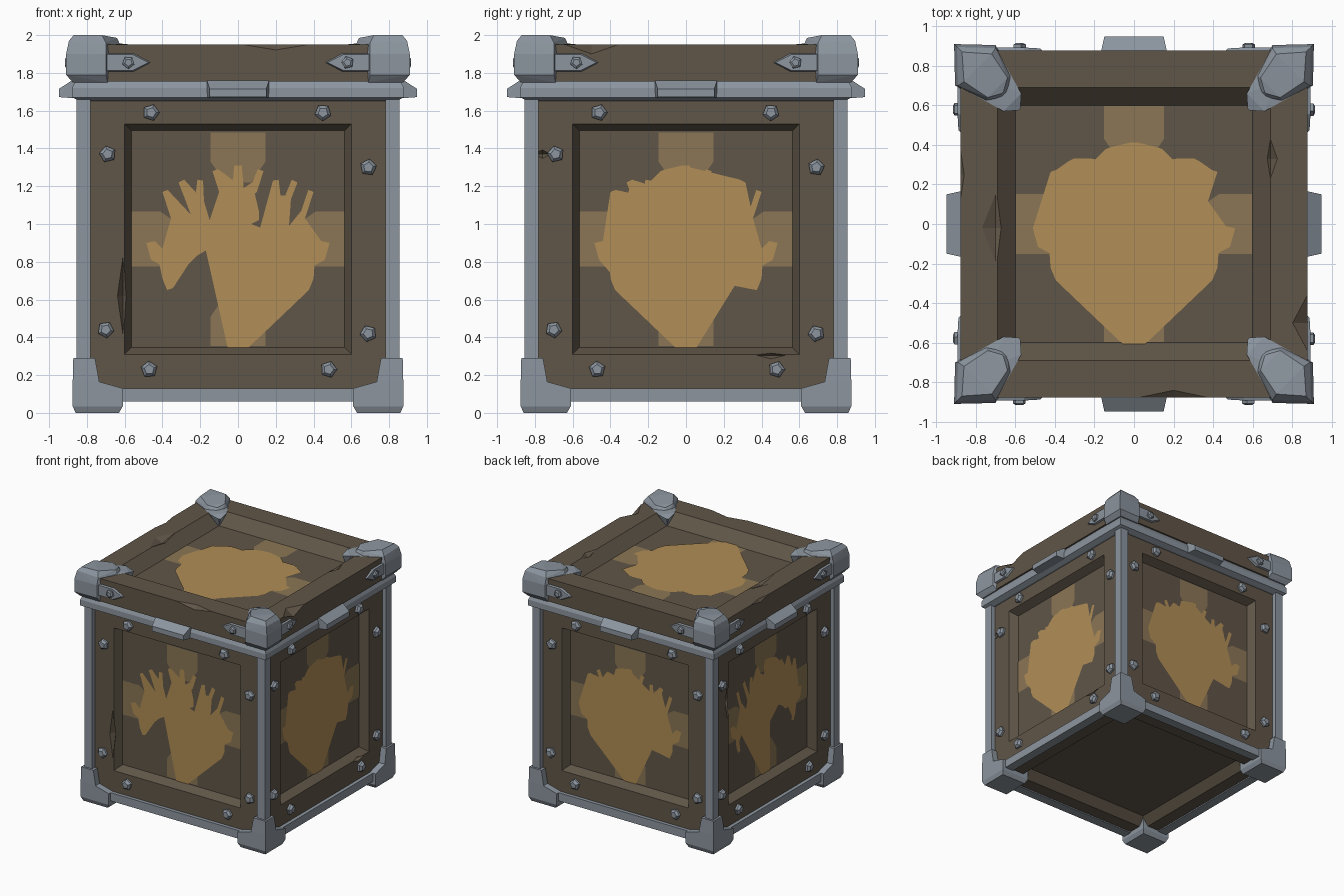
import bpy, bmesh, math
from mathutils import Matrix, Vector

if "Cube" in bpy.data.objects:
    bpy.data.objects.remove(bpy.data.objects["Cube"])


def material(name, rgb):
    m = bpy.data.materials.new(name)
    m.diffuse_color = (*rgb, 1)
    m.use_nodes = True
    m.node_tree.nodes["Principled BSDF"].inputs["Base Color"].default_value = m.diffuse_color
    return m


WOOD = material("dark wood", (0.118, 0.093, 0.065))
METAL = material("grey metal", (0.262, 0.300, 0.345))
GOLD = material("gold paint", (0.440, 0.270, 0.092))
FADED = material("faded paint", (0.256, 0.180, 0.090))


def turn(k):
    return Matrix.Rotation(k * math.pi / 2, 4, 'Z')


def side(k):
    # local x = right, y = up, z = out of side k (0 front, 1 right, 2 back, 3 left)
    return turn(k) @ Matrix.Rotation(math.pi / 2, 4, 'X')


TOP = Matrix.Identity(4)
BOTTOM = Matrix.Rotation(math.pi, 4, 'X')


def finish(bm, name, mat, tidy=True):
    if tidy:
        bmesh.ops.dissolve_limit(bm, angle_limit=0.01, verts=bm.verts[:], edges=bm.edges[:])
        bmesh.ops.recalc_face_normals(bm, faces=bm.faces[:])
    me = bpy.data.meshes.new(name)
    bm.to_mesh(me)
    bm.free()
    me.materials.append(mat)
    ob = bpy.data.objects.new(name, me)
    bpy.context.collection.objects.link(ob)
    return ob


def hull(bm, pts, mtx):
    tmp = bmesh.new()
    for p in pts:
        tmp.verts.new(mtx @ Vector(p))
    res = bmesh.ops.convex_hull(tmp, input=tmp.verts[:])
    loose = [v for v in tmp.verts if not v.link_faces]
    bmesh.ops.delete(tmp, geom=loose, context='VERTS')
    me = bpy.data.meshes.new("tmp")
    tmp.to_mesh(me)
    tmp.free()
    bm.from_mesh(me)
    bpy.data.meshes.remove(me)


def box_pts(x0, x1, y0, y1, z0, z1):
    return [(x, y, z) for x in (x0, x1) for y in (y0, y1) for z in (z0, z1)]


def square(h, z):
    return [(a * h, b * h, z) for a in (-1, 1) for b in (-1, 1)]


def wooden_block(half, z0, z1):
    bm = bmesh.new()
    bmesh.ops.create_cube(bm, size=1)
    for v in bm.verts:
        v.co = (v.co.x * 2 * half, v.co.y * 2 * half, z0 if v.co.z < 0 else z1)
    bm.normal_update()
    return bm


def recess(bm, mtx, cy, level, outer, inner, depth):
    # sunken panel with sloped rim on the face looking along mtx's z axis
    n = mtx.to_3x3() @ Vector((0, 0, 1))
    bm.normal_update()
    f = max(bm.faces, key=lambda q: q.normal.dot(n) * 10 + q.calc_area() * 0.1)
    inv = mtx.inverted()
    mid = inv @ f.calc_center_median()
    for half, z in ((outer, level), (inner, level - depth)):
        bmesh.ops.inset_individual(bm, faces=[f], thickness=0.02)
        for v in f.verts:
            p = inv @ v.co
            v.co = mtx @ Vector((math.copysign(half[0], p.x - mid.x),
                                 cy + math.copysign(half[1], p.y - mid.y), z))


def chip(ob, chips):
    # knock worn notches out of the wood edges
    for loc, r in chips:
        bm = bmesh.new()
        pts = [Vector(a) * s for a in ((r[0], 0, 0), (0, r[1], 0), (0, 0, r[2])) for s in (1, -1)]
        hull(bm, pts, Matrix.Translation(loc))
        cutter = finish(bm, "chip_cutter", WOOD)
        cutter.hide_render = True
        mod = ob.modifiers.new("chip", 'BOOLEAN')
        mod.object, mod.operation, mod.solver = cutter, 'DIFFERENCE', 'EXACT'
        bpy.context.view_layer.objects.active = ob
        bpy.ops.object.modifier_apply(modifier=mod.name)
        bpy.data.objects.remove(cutter)


# wooden body with a recessed panel on each side and below
bm = wooden_block(0.82, 0.07, 1.67)
for k in range(4):
    recess(bm, side(k), 0.92, 0.82, (0.6, 0.61), (0.565, 0.575), 0.07)
recess(bm, BOTTOM, 0, -0.07, (0.66, 0.66), (0.6, 0.6), 0.07)
body = finish(bm, "crate_body", WOOD, False)
chip(body, [((-0.61, -0.83, 0.62), (0.035, 0.05, 0.25)),
            ((0.83, -0.76, 1.37), (0.04, 0.06, 0.03)),
            ((0.83, 0.45, 0.305), (0.04, 0.1, 0.025)),
            ((-0.83, 0.61, 1.2), (0.05, 0.04, 0.2))])

# wooden lid
bm = wooden_block(0.877, 1.755, 1.95)
recess(bm, TOP, 0, 1.95, (0.69, 0.69), (0.6, 0.6), 0.09)
lid = finish(bm, "crate_lid", WOOD, False)
chip(lid, [((0.2, -0.885, 1.955), (0.24, 0.05, 0.04)),
           ((-0.70, -0.02, 1.955), (0.08, 0.2, 0.035)),
           ((0.885, -0.5, 1.955), (0.09, 0.17, 0.06)),
           ((-0.885, 0.25, 1.955), (0.03, 0.2, 0.04)),
           ((0.69, 0.33, 1.95), (0.035, 0.1, 0.03))])

# band under the lid, with a block in the middle of each side
bm = bmesh.new()
hull(bm, square(0.835, 1.65) + square(0.878, 1.67) + square(0.878, 1.72) + square(0.86, 1.76), TOP)
finish(bm, "lid_band", METAL)
bm = bmesh.new()
for k in range(4):
    hull(bm, [(s * u, w, n) for s in (-1, 1) for u, w, n in
              ((0.165, 1.665, 0.86), (0.165, 1.76, 0.86), (0.165, 1.76, 0.88),
               (0.15, 1.672, 0.948), (0.15, 1.715, 0.948))], side(k))
finish(bm, "band_blocks", METAL)

# corner posts and bottom rails
bm = bmesh.new()
for k in range(4):
    hull(bm, box_pts(0.78, 0.855, 0.78, 0.855, 0.06, 1.66), turn(k))
finish(bm, "corner_posts", METAL)
bm = bmesh.new()
for k in range(4):
    hull(bm, box_pts(-0.8, 0.8, 0.06, 0.13, 0.77, 0.85), side(k))
finish(bm, "bottom_rails", METAL)

# L-shaped bottom corner brackets with tapered feet
bm = bmesh.new()
for k in range(4):
    hull(bm, box_pts(0.63, 0.86, 0.63, 0.86, 0, 0) + box_pts(0.61, 0.875, 0.61, 0.875, 0.035, 0.13)
         + box_pts(0.735, 0.875, 0.735, 0.875, 0.165, 0.165), turn(k))
    hull(bm, box_pts(0.735, 0.875, 0.735, 0.875, 0.14, 0.17)
         + box_pts(0.757, 0.872, 0.757, 0.872, 0.29, 0.29), turn(k))
finish(bm, "foot_brackets", METAL)


def both(*pts):
    # mirror points across the corner's diagonal
    return [q for x, y, z in pts for q in ((x, y, z), (y, x, z))]


# lid corner caps: faceted block and a tongue that dips into the recess
bm = bmesh.new()
for k in range(4):
    hull(bm, both((0.875, 0.875, 1.75), (0.69, 0.875, 1.75), (0.91, 0.91, 1.79), (0.70, 0.905, 1.79),
                  (0.91, 0.91, 1.9), (0.70, 0.905, 1.9), (0.895, 0.895, 1.97), (0.70, 0.89, 1.96),
                  (0.87, 0.87, 2.0), (0.72, 0.86, 2.0), (0.64, 0.74, 1.985), (0.66, 0.67, 1.975),
                  (0.62, 0.75, 1.94), (0.63, 0.66, 1.93)), turn(k))
    hull(bm, both((0.70, 0.89, 1.955), (0.70, 0.89, 1.9), (0.57, 0.66, 1.95), (0.575, 0.585, 1.93),
                  (0.60, 0.60, 1.85), (0.67, 0.70, 1.96)), turn(k))
finish(bm, "lid_corner_caps", METAL)

# pointed straps on the lid edge
bm = bmesh.new()
for k in range(4):
    for s in (-1, 1):
        hull(bm, [(s * u, 1.855 + w, n) for u, w, n in
                  ((0.72, 0.05, 0.87), (0.72, -0.05, 0.87), (0.55, 0.05, 0.87), (0.55, -0.05, 0.87),
                   (0.455, 0, 0.87), (0.72, 0.043, 0.893), (0.72, -0.043, 0.893),
                   (0.56, 0.043, 0.893), (0.56, -0.043, 0.893), (0.475, 0, 0.888))], side(k))
finish(bm, "lid_straps", METAL)

# five-sided rivets
RIVETS = [(-0.46, 1.59), (0.45, 1.59), (-0.69, 1.37), (0.69, 1.30),
          (-0.70, 0.44), (0.69, 0.42), (-0.47, 0.23), (0.48, 0.23)]
bm = bmesh.new()
for k in range(4):
    spots = [(u, w, 0.815, 0.045) for u, w in RIVETS]
    spots += [(s * 0.58, 1.855, 0.885, 0.034) for s in (-1, 1)]
    for i, (u, w, n, r) in enumerate(spots):
        ring = [(u + q * math.cos(a), w + q * math.sin(a), n + d)
                for q, d in ((r, 0), (r, 0.022), (r * 0.6, 0.04 if r > 0.04 else 0.03))
                for a in (i * 0.9 + j * math.tau / 5 for j in range(5))]
        hull(bm, ring, side(k))
finish(bm, "rivets", METAL)

# painted tree: right half outline (x, height), mirrored
HALF = [(0.055, 0.345), (0.055, 0.76), (0.10, 0.80), (0.17, 0.86), (0.22, 0.83), (0.26, 0.79),
        (0.33, 0.79), (0.36, 0.75), (0.345, 0.66), (0.375, 0.65), (0.40, 0.71), (0.405, 0.78),
        (0.46, 0.81), (0.485, 0.90), (0.44, 0.91), (0.40, 0.87), (0.33, 0.87), (0.27, 0.90),
        (0.31, 0.94), (0.355, 1.03), (0.40, 1.17), (0.372, 1.18), (0.335, 1.07), (0.27, 0.99),
        (0.25, 1.05), (0.28, 1.13), (0.315, 1.22), (0.285, 1.235), (0.25, 1.15), (0.215, 1.08),
        (0.225, 1.15), (0.215, 1.235), (0.185, 1.23), (0.18, 1.12), (0.15, 1.02), (0.12, 0.98),
        (0.07, 1.0), (0.11, 1.02), (0.11, 1.07), (0.05, 1.09), (0.05, 1.13), (0.10, 1.17),
        (0.135, 1.28), (0.105, 1.29), (0.075, 1.22), (0.03, 1.19), (0.02, 1.31)]
TREE = [(x, z - 0.92) for x, z in HALF] + [(-x, z - 0.92) for x, z in reversed(HALF)]
PATCH = [(0.565, -0.145), (0.565, 0.145), (0.41, 0.145), (0.30, 0.07), (0.30, -0.07), (0.41, -0.145)]


def flat(bm, pts, mtx):
    f = bm.faces.new([bm.verts.new(mtx @ Vector((x, y, 0))) for x, y in pts])
    bmesh.ops.triangulate(bm, faces=[f])


tree, patches = bmesh.new(), bmesh.new()
panels = [(side(k) @ Matrix.Translation((0, 0.92, 0.75)), 1.0) for k in range(4)]
panels.append((Matrix.Translation((0, 0, 1.86)), 1.055))
for mtx, scale in panels:
    grow = Matrix.Diagonal((scale, scale, 1, 1))
    flat(tree, TREE, mtx @ Matrix.Translation((0, 0, 0.006)) @ grow)
    for k in range(4):
        flat(patches, PATCH, mtx @ Matrix.Translation((0, 0, 0.003)) @ grow @ turn(k))
finish(tree, "painted_trees", GOLD, False)
finish(patches, "painted_patches", FADED, False)
